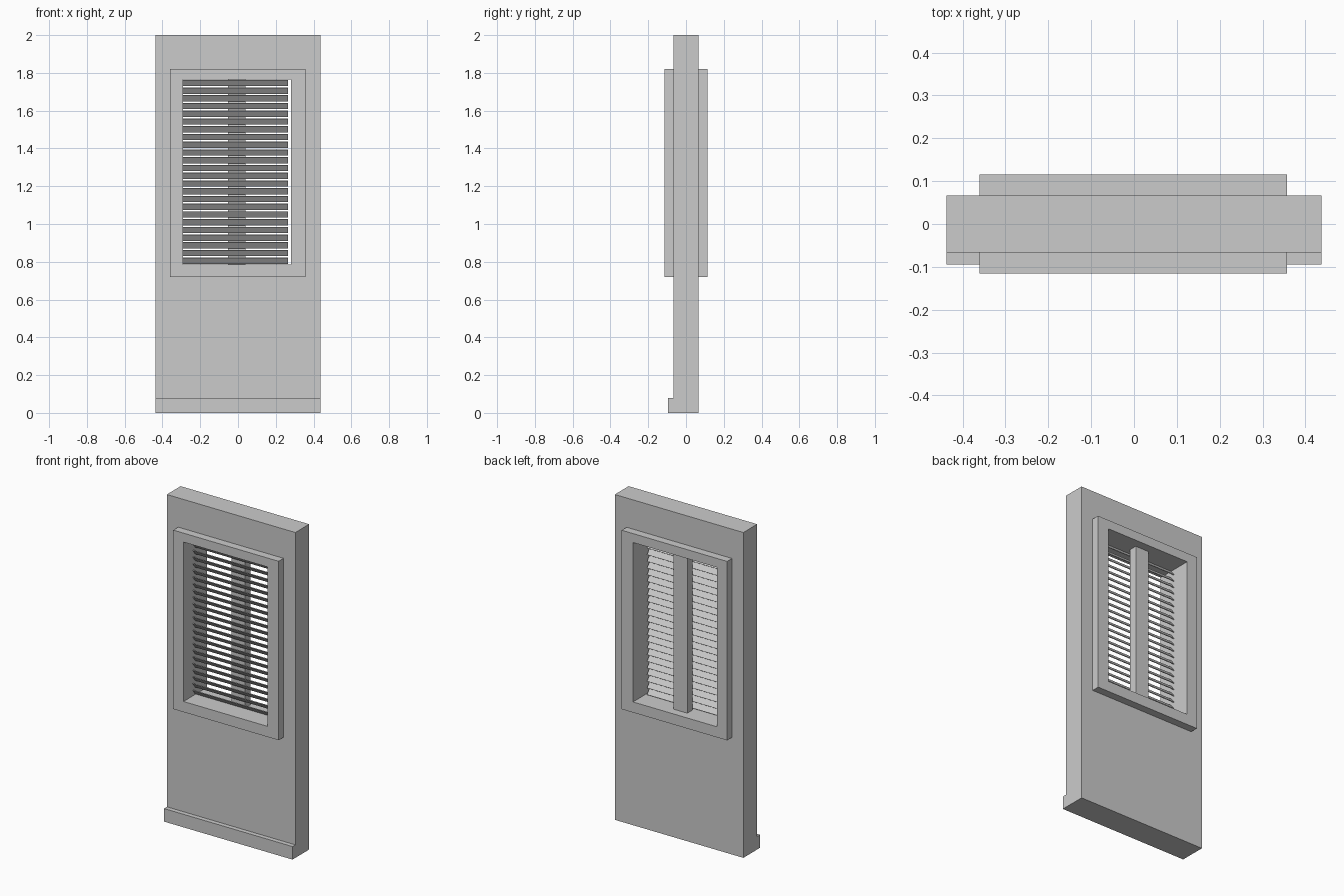
import bpy, math
from mathutils import Matrix

if "Cube" in bpy.data.objects:
    bpy.data.objects.remove(bpy.data.objects["Cube"])

OPEN = (-0.29, 0.28, 0.785, 1.765)   # opening: x0, x1, z0, z1


def mesh_object(name, verts, faces):
    me = bpy.data.meshes.new(name)
    me.from_pydata(verts, [], faces)
    ob = bpy.data.objects.new(name, me)
    bpy.context.collection.objects.link(ob)
    return ob


def corners(rect, y):
    x0, x1, z0, z1 = rect
    return [(x0, y, z0), (x1, y, z0), (x1, y, z1), (x0, y, z1)]


def box(name, rect, y0, y1):
    verts = corners(rect, y0) + corners(rect, y1)
    faces = [(0, 1, 2, 3), (7, 6, 5, 4)]
    for i in range(4):
        j = (i + 1) % 4
        faces.append((j, i, i + 4, j + 4))
    return mesh_object(name, verts, faces)


def ring(name, outer, inner, y0, y1):
    # Rectangular slab with a rectangular hole
    verts = corners(outer, y0) + corners(inner, y0) + corners(outer, y1) + corners(inner, y1)
    faces = []
    for i in range(4):
        j = (i + 1) % 4
        faces += [(i, j, j + 4, i + 4),
                  (j + 8, i + 8, i + 12, j + 12),
                  (j, i, i + 8, j + 8),
                  (i + 4, j + 4, j + 12, i + 12)]
    return mesh_object(name, verts, faces)


# Wall panel with window opening
ring("wall_panel", (-0.437, 0.437, 0, 2), OPEN, -0.067, 0.067)

# Raised trim on both faces
TRIM = (-0.36, 0.357, 0.72, 1.82)
ring("front_trim", TRIM, OPEN, -0.115, -0.067)
ring("back_trim", TRIM, OPEN, 0.067, 0.115)

# Baseboard on the front
box("baseboard", (-0.437, 0.437, 0, 0.08), -0.095, -0.067)

# Vertical post behind the slats
box("centre_post", (-0.053, 0.04, 0.785, 1.765), 0.012, 0.063)

# Tilted blind slats, front edge high and rear edge low
COUNT, HALF = 24, 0.0195
tilt = Matrix.Rotation(math.radians(38), 4, 'X')
for i in range(COUNT):
    slat = box(f"slat_{i + 1:02d}", (-0.29, 0.264, -HALF, HALF), -0.002, 0.002)
    z = 0.805 + i * (1.747 - 0.805) / (COUNT - 1)
    slat.data.transform(tilt)
    slat.location = (0, -0.012, z)
